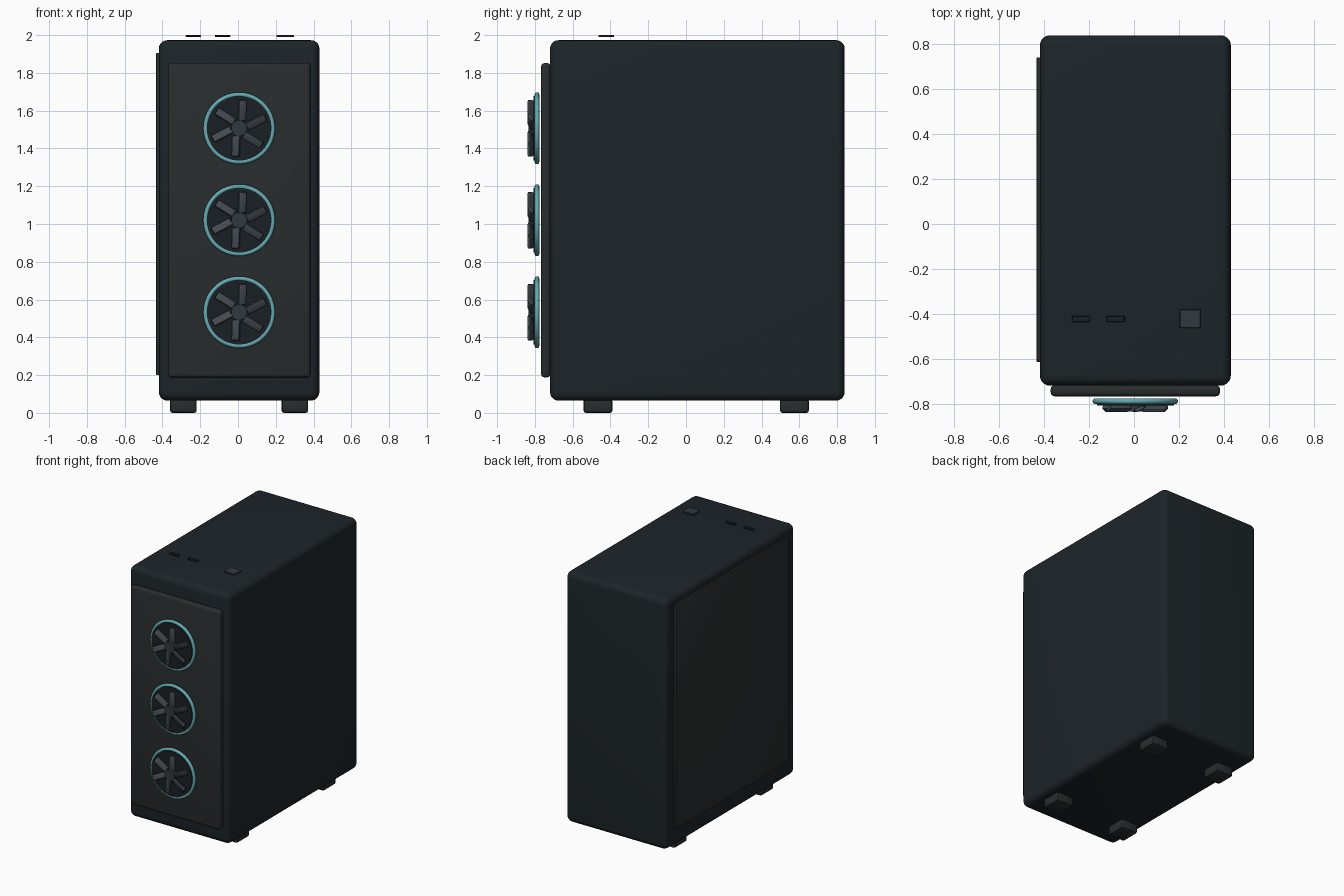
import bpy
from math import radians, cos, sin, pi
from mathutils import Matrix, Vector

if "Cube" in bpy.data.objects:
    bpy.data.objects.remove(bpy.data.objects["Cube"])

CX = 0.006  # centre line of the case


def material(name, r, g, b):
    m = bpy.data.materials.new(name)
    m.diffuse_color = (r, g, b, 1)
    m.use_nodes = True
    m.node_tree.nodes["Principled BSDF"].inputs["Base Color"].default_value = m.diffuse_color
    return m


CASE = material("case_dark", 0.012, 0.018, 0.022)
PANEL = material("panel_grey", 0.022, 0.026, 0.027)
BLACK = material("black", 0.010, 0.014, 0.018)
RING = material("ring_teal", 0.13, 0.40, 0.44)
BLADE = material("blade_grey", 0.055, 0.068, 0.08)
BUTTON = material("button_grey", 0.03, 0.04, 0.05)


def finish(ob, name, mat):
    ob.name = name
    ob.data.materials.append(mat)
    bpy.ops.object.shade_smooth_by_angle(angle=radians(35))
    return ob


def box(name, x, y, z, mat, bevel=0.0, segments=3):
    """Bevelled box from (min, max) ranges."""
    lo, hi = Vector((x[0], y[0], z[0])), Vector((x[1], y[1], z[1]))
    bpy.ops.mesh.primitive_cube_add(size=1, location=(lo + hi) / 2)
    ob = bpy.context.object
    ob.data.transform(Matrix.Diagonal((*(hi - lo), 1)))
    if bevel:
        mod = ob.modifiers.new("bevel", 'BEVEL')
        mod.width, mod.segments = bevel, segments
        bpy.ops.object.modifier_apply(modifier=mod.name)
    return finish(ob, name, mat)


def disc(name, radius, y, z, mat, sides=48):
    """Cylinder facing the front."""
    bpy.ops.mesh.primitive_cylinder_add(
        vertices=sides, radius=radius, depth=y[1] - y[0],
        location=(CX, sum(y) / 2, z), rotation=(pi / 2, 0, 0))
    return finish(bpy.context.object, name, mat)


# Case and panels
box("case_body", (CX - 0.425, CX + 0.425), (-0.72, 0.84), (0.065, 1.973), CASE, 0.045, 5)
box("front_panel", (CX - 0.377, CX + 0.377), (-0.767, -0.717), (0.188, 1.852), PANEL, 0.018)
box("side_panel", (-0.434, -0.414), (-0.615, 0.742), (0.2, 1.906), PANEL, 0.006, 2)

# Feet
for sx, side in ((-1, "left"), (1, "right")):
    for y, end in ((-0.466, "front"), (0.574, "back")):
        x = CX + sx * 0.295
        box(f"foot_{end}_{side}", (x - 0.07, x + 0.07), (y - 0.076, y + 0.076),
            (0, 0.075), PANEL, 0.012, 2)

# Front fans
for i, z in enumerate((0.533, 1.02, 1.507), 1):
    bpy.ops.mesh.primitive_torus_add(
        major_radius=0.178, minor_radius=0.0125, major_segments=64, minor_segments=12,
        location=(CX, -0.789, z), rotation=(pi / 2, 0, 0))
    finish(bpy.context.object, f"fan_ring_{i}", RING)
    disc(f"fan_back_{i}", 0.171, (-0.807, -0.797), z, BLACK)
    disc(f"fan_hub_{i}", 0.042, (-0.834, -0.802), z, BUTTON, 32)
    for k in range(6):
        a = radians(20 + 60 * k)
        ob = box(f"fan_blade_{i}_{k + 1}", (-0.055, 0.055), (-0.009, 0.009),
                 (-0.022, 0.022), BLADE, 0.006, 2)
        # pitch about its own length, then swing round the hub
        ob.matrix_world = (
            Matrix.Translation((CX + 0.096 * cos(a), -0.823, z + 0.096 * sin(a)))
            @ Matrix.Rotation(-(a + radians(8)), 4, 'Y')
            @ Matrix.Rotation(radians(25), 4, 'X'))

# Top controls, hovering just above the lid
box("power_button", (0.203, 0.297), (-0.464, -0.380), (1.989, 2.0), BUTTON, 0.003, 1)
for i, x in enumerate((-0.236, -0.082), 1):
    box(f"port_{i}", (x - 0.041, x + 0.041), (-0.437, -0.409), (1.989, 2.0), BLACK, 0.003, 1)
